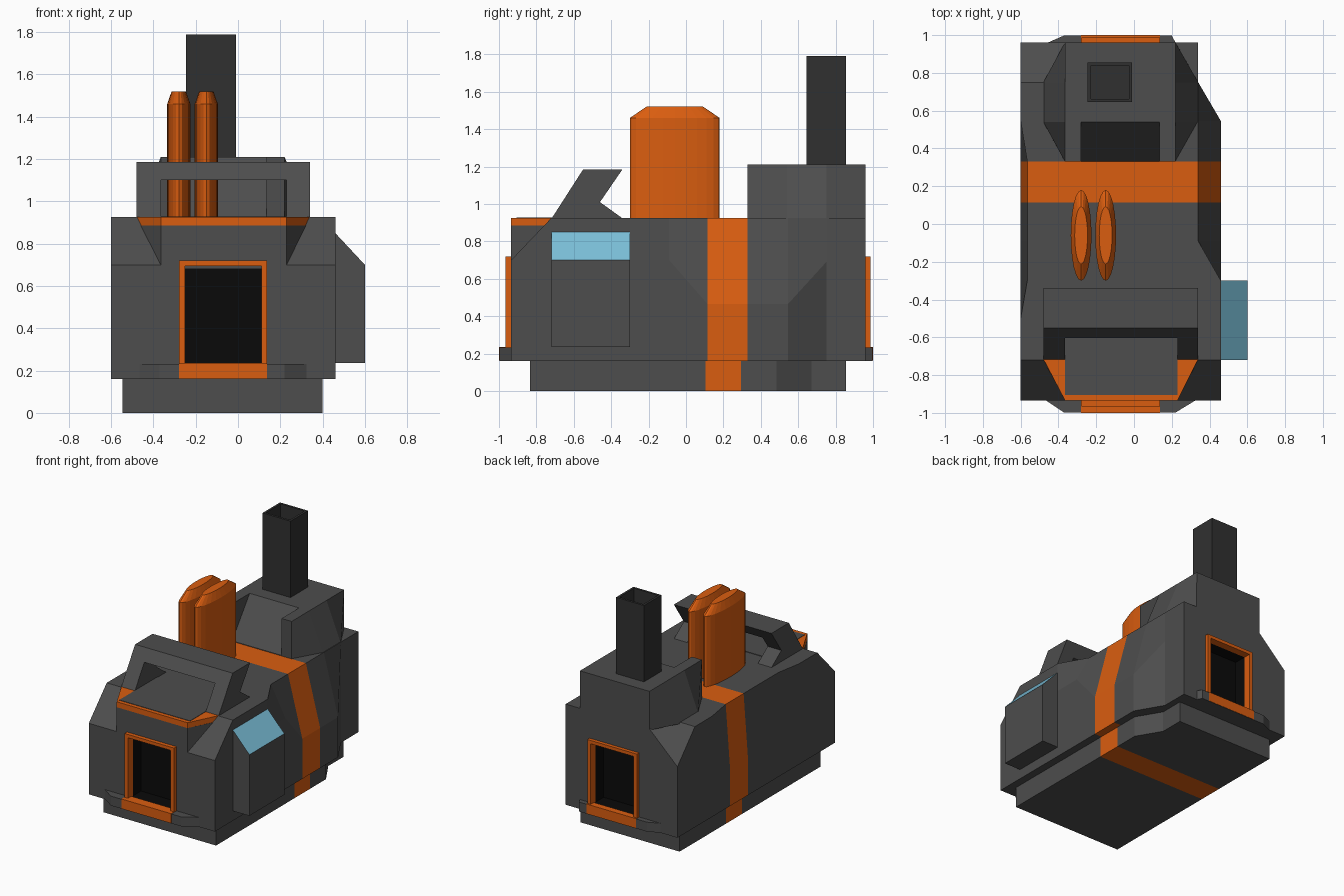
import bpy, bmesh, math

if "Cube" in bpy.data.objects:
    bpy.data.objects.remove(bpy.data.objects["Cube"])


def material(name, r, g, b):
    m = bpy.data.materials.new(name)
    m.diffuse_color = (r, g, b, 1)
    m.use_nodes = True
    m.node_tree.nodes["Principled BSDF"].inputs["Base Color"].default_value = m.diffuse_color
    return m


GREY = material("dark_grey", .075, .075, .075)
ORANGE = material("orange", .7, .11, .005)
BLACK = material("black", .003, .003, .003)
SOOT = material("soot", .03, .03, .03)
BLUE = material("glass_blue", .2, .53, .7)


def finish(name, bm, *mats):
    bmesh.ops.recalc_face_normals(bm, faces=bm.faces)
    me = bpy.data.meshes.new(name)
    bm.to_mesh(me)
    bm.free()
    for m in mats:
        me.materials.append(m)
    ob = bpy.data.objects.new(name, me)
    bpy.context.collection.objects.link(ob)
    return ob


def loft(name, rings, mats=(GREY,), accent=None):
    """Skin closed rings; segment number `accent` takes the second material."""
    bm = bmesh.new()
    vs = [[bm.verts.new(p) for p in r] for r in rings]
    n = len(vs[0])
    for s in range(len(vs) - 1):
        for i in range(n):
            j = (i + 1) % n
            f = bm.faces.new((vs[s][i], vs[s][j], vs[s + 1][j], vs[s + 1][i]))
            f.material_index = int(s == accent)
    bm.faces.new(vs[0])
    bm.faces.new(vs[-1])
    return finish(name, bm, *mats)


def box(name, x0, x1, y0, y1, z0, z1, mat=GREY):
    return loft(name, [[(x0, y, z0), (x1, y, z0), (x1, y, z1), (x0, y, z1)]
                       for y in (y0, y1)], (mat,))


def prism_x(name, profile, x0, x1, mat=GREY):
    return loft(name, [[(x, y, z) for y, z in profile] for x in (x0, x1)], (mat,))


def trapezoid(name, y0, y1, xs0, xs1, z0, z1, mat=GREY):
    return loft(name, [[(a, y, z0), (b, y, z0), (b, y, z1), (a, y, z1)]
                       for y, (a, b) in ((y0, xs0), (y1, xs1))], (mat,))


def cut(ob, cutter):
    cutter.hide_render = True
    cutter.display_type = 'WIRE'
    m = ob.modifiers.new("cut", 'BOOLEAN')
    m.operation = 'DIFFERENCE'
    m.solver = 'EXACT'
    m.object = cutter


# Plinth with orange band
loft("plinth", [[(-.545, y, 0), (x, y, 0), (x, y, .17), (-.545, y, .17)]
                for y, x in ((-.835, .4), (.105, .4), (.295, .4), (.485, .4),
                             (.67, .29), (.855, .29))], (GREY, ORANGE), 1)

# Main hull: y, wall right, kink z, top right, top left, top z, top-left z
stations = [(-.935, .46, .6, .46, -.6, .70, .70),
            (-.72, .46, .70, .46, -.6, .925, .925),
            (-.5, .46, .70, .46, -.6, .925, .925),
            (-.3, .46, .70, .46, -.565, .925, .925),
            (-.09, .46, .70, .34, -.565, .925, .925),
            (.115, .46, .465, .34, -.565, .925, .925),
            (.33, .46, .465, .34, -.565, .925, .925),
            (.545, .46, .465, .34, -.6, .925, .925),
            (.75, .34, .69, .34, -.6, .925, .925),
            (.96, .34, .69, .34, -.6, .925, .70)]
hull = loft("hull", [[(-.6, y, .16), (xr, y, .16), (xr, y, zk), (tr, y, zt),
                      (-.365, y, zt), (tl, y, zl), (-.6, y, min(zk, .6))]
                     for y, xr, zk, tr, tl, zt, zl in stations], (GREY, ORANGE), 5)

# Nose with orange lip and deck panel
trapezoid("nose", -.935, -.72, (-.365, .23), (-.48, .34), .68, .885)
trapezoid("nose_lip", -.935, -.715, (-.365, .23), (-.48, .34), .885, .926, ORANGE)
box("deck_panel", -.365, .23, -.905, -.45, .91, .929)

# Canopy arch over the deck
canopy = prism_x("canopy", [(-.72, .92), (-.55, 1.185), (-.34, 1.185),
                            (-.46, 1.01), (-.335, .92)], -.48, .34)
cut(canopy, box("canopy_cutter", -.365, .23, -1, 0, .85, 1.1))

# Rear block with flared flanks and a sloped front recess
rear = loft("rear_block", [[(a, y, .915), (b, y, .915), (.22, y, 1.21), (-.365, y, 1.21)]
                           for y, a, b in ((.33, -.366, .221), (.54, -.48, .34),
                                           (.75, -.48, .34), (.96, -.366, .221))])
cut(rear, prism_x("recess_cutter", [(.30, .889), (.30, 1.3), (.6075, 1.3)], -.28, .135))

# Hollow smoke stack
stack = box("smoke_stack", -.245, -.01, .645, .855, 1.2, 1.79, SOOT)
cut(stack, box("stack_cutter", -.228, -.027, .662, .838, 1.23, 1.9, SOOT))

# Twin oval tanks
for side, cx in (("left", -.28), ("right", -.15)):
    loft("tank_" + side,
         [[(cx + rx * math.cos(t * math.pi / 12), -.06 + ry * math.sin(t * math.pi / 12), z)
           for t in range(24)]
          for rx, ry, z in ((.055, .24, .91), (.055, .24, 1.46), (.034, .152, 1.52))],
         (ORANGE,))

# Side cabin with glass roof
cabin = loft("side_cabin", [[(.44, y, .235), (.6, y, .235), (.6, y, .70),
                             (.46, y, .85), (.44, y, .85)] for y in (-.72, -.30)],
             (GREY, BLUE))
cabin.data.polygons[2].material_index = 1

# Doorways, front (s = -1) and back (s = 1)
for label, s, wall, outer in (("front", -1, .935, .965), ("back", 1, .96, .987)):
    def span(a, b):
        return sorted((s * a, s * b))
    cut(hull, box(label + "_door_cutter", -.26, .12, *span(wall - .14, 1.1), .22, .705))
    # Dark lining, open toward the outside
    bm = bmesh.new()
    rings = [[bm.verts.new((x, s * y, z)) for x, z in
              ((-.252, .228), (.112, .228), (.112, .698), (-.252, .698))]
             for y in (wall - .13, wall + .01)]
    bm.faces.new(rings[0])
    for i in range(4):
        j = (i + 1) % 4
        bm.faces.new((rings[0][i], rings[0][j], rings[1][j], rings[1][i]))
    finish(label + "_door_lining", bm, BLACK)
    # Orange frame and doorstep
    for part, x0, x1, z0, z1 in (("jamb_left", -.278, -.25, .22, .72),
                                 ("jamb_right", .11, .138, .22, .72),
                                 ("lintel", -.25, .11, .695, .72)):
        box(f"{label}_door_{part}", x0, x1, *span(wall - .03, outer), z0, z1, ORANGE)
    right = (.34, .22) if s < 0 else (.225, .2)
    trapezoid(label + "_step", s * (wall - .01), s * .998, (-.48, right[0]),
              (-.37, right[1]), .16, .232)
    box(label + "_step_plate", -.28, .138, *span(wall - .01, 1.0), .162, .235, ORANGE)
